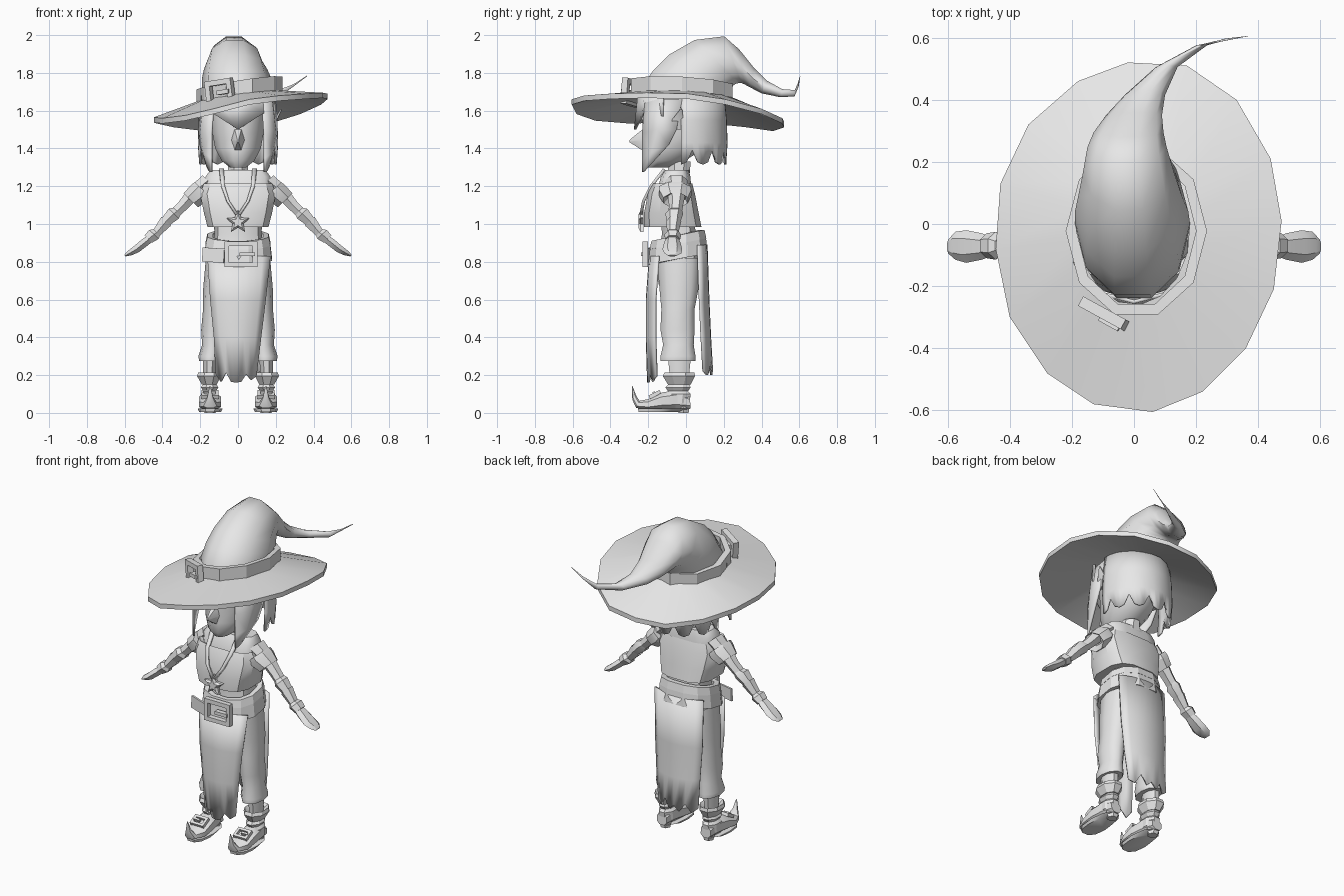
import bpy, bmesh, math
from mathutils import Vector, Matrix

grey = bpy.data.materials.new("plain_grey")
grey.diffuse_color = (0.8, 0.8, 0.8, 1)


def finish(name, bm, mirror=False, thick=0, smooth=40):
    bmesh.ops.recalc_face_normals(bm, faces=bm.faces)
    me = bpy.data.meshes.new(name)
    bm.to_mesh(me)
    bm.free()
    me.materials.append(grey)
    ob = bpy.data.objects.new(name, me)
    bpy.context.collection.objects.link(ob)
    bpy.context.view_layer.objects.active = ob
    ob.select_set(True)
    bpy.ops.object.shade_smooth_by_angle(angle=math.radians(smooth))
    ob.select_set(False)
    if thick:
        m = ob.modifiers.new("thickness", 'SOLIDIFY')
        m.thickness, m.offset = thick, 0
    if mirror:
        ob.modifiers.new("mirror", 'MIRROR').use_mirror_merge = False
    return ob


def ring(a, b, f, k, n=10, p=1.0, slope=0, swap=False):
    """Ellipse spanning a..b sideways and between the profile points f and k."""
    out = []
    for i in range(n):
        t = 2 * math.pi * (i + 0.5) / n
        c, s = math.cos(t), math.sin(t)
        c, s = (math.copysign(abs(v) ** p, v) for v in (c, s))
        u = (a + b) / 2 + (b - a) / 2 * s
        v = [(f[j] + k[j]) / 2 + (f[j] - k[j]) / 2 * c for j in (0, 1)]
        out.append(Vector((v[0], u, v[1])) if swap else Vector((u, v[0], v[1] + slope * u)))
    return out


def loft(name, rings, caps=True, loop=False, **kw):
    bm = bmesh.new()
    vs = [[bm.verts.new(q) for q in r] for r in rings]
    n = len(vs[0])
    pairs = list(zip(vs, vs[1:])) + ([(vs[-1], vs[0])] if loop else [])
    for r, q in pairs:
        for i in range(n):
            bm.faces.new((r[i], r[(i + 1) % n], q[(i + 1) % n], q[i]))
    if caps and not loop:
        bm.faces.new(vs[0])
        bm.faces.new(vs[-1])
    return finish(name, bm, **kw)


def stack(name, rows, n=10, p=1.0, slope=0, **kw):
    """Rows of (z, x0, x1, y_front, y_back)."""
    return loft(name, [ring(x0, x1, (f, z), (k, z), n, p, slope) for z, x0, x1, f, k in rows], **kw)


def sheet(name, rows, **kw):
    bm = bmesh.new()
    vs = [[bm.verts.new(q) for q in r] for r in rows]
    for r, q in zip(vs, vs[1:]):
        for i in range(len(r) - 1):
            bm.faces.new((r[i], r[i + 1], q[i + 1], q[i]))
    return finish(name, bm, **kw)


def boxes(name, mat, items, **kw):
    """Boxes given by centre and size in a local frame."""
    bm = bmesh.new()
    for c, s in items:
        bmesh.ops.create_cube(bm, size=1, matrix=mat @ Matrix.Translation(c) @ Matrix.Diagonal((*s, 1)))
    return finish(name, bm, **kw)


def buckle(name, mat, w, h, b, t, **kw):
    boxes(name, mat, [((0, 0, h / 2), (w, t, b)), ((0, 0, -h / 2), (w, t, b)),
                      ((w / 2, 0, 0), (b, t, h + b)), ((-w / 2, 0, 0), (b, t, h + b)),
                      ((w * .22, -t * .3, 0), (w * .55, t, b * .8))], **kw)


# Hat brim: wavy tilted rim joined to the crown opening
rim = [(.06, -.605, 1.66), (.22, -.54, 1.68), (.36, -.4, 1.69), (.45, -.21, 1.695), (.475, .01, 1.69),
       (.44, .21, 1.66), (.33, .4, 1.61), (.17, .51, 1.56), (-.02, .52, 1.54), (-.18, .46, 1.52),
       (-.34, .32, 1.54), (-.43, .13, 1.56), (-.445, -.08, 1.565), (-.4, -.3, 1.56),
       (-.28, -.48, 1.575), (-.13, -.58, 1.61)]
outer = [Vector(q) for q in rim]
inner = []
for q in outer:
    t = math.atan2(q.y + .04, q.x * 1.2)
    x, y = .18 * math.cos(t), -.02 + .24 * math.sin(t)
    inner.append(Vector((x, y, 1.685 + .13 * x - .03 * y)))
low = Vector((0, 0, -.028))
loft("hat_brim", [inner, outer, [q * 1 + low for q in outer], [q + low for q in inner]], loop=True)

# Hat crown bending back into a curled tail
crown = [(-.18, .18, -.25, 1.68, .23, 1.66), (-.19, .18, -.24, 1.74, .245, 1.70), (-.19, .175, -.18, 1.82, .26, 1.73),
         (-.18, .155, -.1, 1.9, .275, 1.74), (-.165, .13, .04, 1.98, .285, 1.74), (-.15, .105, .2, 2.0, .295, 1.74),
         (-.13, .095, .28, 1.93, .31, 1.735), (-.09, .09, .36, 1.83, .34, 1.72), (-.03, .1, .43, 1.76, .40, 1.69),
         (.07, .14, .51, 1.715, .50, 1.67), (.2, .235, .575, 1.71, .575, 1.675), (.29, .30, .59, 1.74, .597, 1.73),
         (.362, .367, .604, 1.785, .605, 1.782)]
loft("hat_crown", [ring(a, b, (f, fz), (k, kz)) for a, b, f, fz, k, kz in crown], smooth=60)

# Hat band and buckle
band = [(.0, .0), (.075, 0), (.075, .035), (0, .03)]
loft("hat_band", [ring(-.22 + d, .235 - d, (-.305 + d, 1.685 + h), (.26 - d, 1.655 + h), 10, 1, .15)
                  for h, d in band], loop=True, smooth=20)
buckle("hat_buckle", Matrix.Translation((-.095, -.29, 1.695)) @ Matrix.Rotation(-.5, 4, 'Z')
       @ Matrix.Rotation(-.14, 4, 'Y'), .13, .11, .028, .035)

# Head, nose and neck
stack("head", [(1.30, -.045, .045, -.21, -.08), (1.335, -.09, .09, -.235, .0), (1.40, -.125, .125, -.24, .1),
               (1.48, -.14, .14, -.235, .15), (1.58, -.15, .15, -.24, .17), (1.69, -.15, .15, -.21, .17)], n=12)
loft("nose", [ring(-.035, .035, (-.23, 1.51), (-.23, 1.38), 6), ring(-.006, .006, (-.3, 1.445), (-.3, 1.433), 6)])
stack("neck", [(1.22, -.06, .06, -.1, .02), (1.33, -.055, .055, -.1, .03)], n=8)

# Hair: bob with notched ends, fringe and pointed side locks
rows = [[], [], [], []]
for i in range(25):
    t = math.radians(-8 + i * 196 / 24)
    end = 1.315 + (.075 if i % 4 == 2 else .012 * (i % 2))
    for r, (z, w) in zip(rows, [(1.69, .19), (1.55, .203), (1.43, .207), (end, .2)]):
        r.append((w * math.cos(t), w * math.sin(t) * 1.02 + .003, z))
sheet("hair_bob", rows, thick=.012, smooth=30)
sheet("fringe", [[(-.19, -.12, 1.68), (-.12, -.22, 1.68), (0, -.25, 1.68), (.12, -.22, 1.68), (.19, -.12, 1.68)],
                 [(-.195, -.12, 1.57), (-.13, -.225, 1.585), (0, -.27, 1.5), (.13, -.225, 1.585), (.195, -.12, 1.57)]],
      thick=.012)
sheet("side_lock", [[(.13, -.215, 1.64), (.175, -.15, 1.66), (.195, -.02, 1.66)],
                    [(.14, -.23, 1.48), (.195, -.15, 1.5), (.205, -.05, 1.5)],
                    [(.14, -.23, 1.35), (.18, -.18, 1.38), (.2, -.09, 1.42)],
                    [(.14, -.23, 1.275), (.15, -.22, 1.28), (.16, -.2, 1.3)]], mirror=True, thick=.012)
loft("ear", [ring(.17, .2, (-.075, 1.5), (-.02, 1.5), 6), ring(.19, .21, (-.08, 1.55), (-.01, 1.56), 6),
             ring(.225, .235, (-.03, 1.61), (-.02, 1.61), 6)], mirror=True)

# Torso, cropped top and shoulder straps
stack("torso", [(.84, -.14, .14, -.15, .07), (.95, -.125, .125, -.13, .055), (1.1, -.13, .13, -.15, .04),
                (1.2, -.15, .15, -.14, .03), (1.285, -.08, .08, -.1, .02)], p=.8)
stack("cropped_top", [(.985, -.165, .165, -.225, .085), (1.06, -.185, .185, -.225, .07), (1.16, -.205, .205, -.205, .05),
                      (1.215, -.185, .185, -.18, .035), (1.195, -.15, .15, -.15, .02)], p=.65, n=12, smooth=30)
stack("shoulders", [(1.19, -.175, .175, -.15, .03), (1.25, -.175, .175, -.135, .025), (1.285, -.15, .15, -.11, .015)],
      p=.6, n=12)

# Arms: upper arm, off-shoulder sleeve, wrapped forearm, hand


def arm(name, rows, n=6):
    """Rows of (x, z, half thickness, y0, y1), running down the arm."""
    d = Vector((.72, .69))
    loft(name, [ring(y0, y1, (x + r * d.x, z + r * d.y), (x - r * d.x, z - r * d.y), n, 1, 0, True)
                for x, z, r, y0, y1 in rows], mirror=True, smooth=30)


arm("upper_arm", [(.16, 1.23, .045, -.11, .01), (.23, 1.17, .042, -.1, 0), (.29, 1.1, .034, -.09, -.015),
                  (.35, 1.04, .03, -.095, -.025)])
arm("sleeve", [(.19, 1.185, .058, -.15, .03), (.205, 1.165, .065, -.15, .035), (.25, 1.125, .058, -.125, .015),
               (.235, 1.14, .03, -.1, 0)], 8)
arm("forearm_wrap", [(.32, 1.07, .028, -.09, -.02), (.34, 1.055, .043, -.11, -.015), (.385, 1.01, .032, -.1, -.03),
                     (.38, 1.015, .04, -.105, -.025), (.43, .955, .027, -.1, -.04), (.445, .945, .04, -.115, -.025),
                     (.475, .92, .032, -.11, -.03)])
arm("hand", [(.45, .935, .022, -.1, -.045), (.49, .905, .026, -.115, -.03), (.54, .865, .024, -.125, -.02),
             (.575, .845, .018, -.115, -.025), (.598, .832, .006, -.095, -.05)])

# Necklace cords and star pendant
sheet("necklace", [[(.075, -.115, 1.29), (.1, -.115, 1.29)], [(.07, -.185, 1.2), (.09, -.185, 1.2)],
                   [(.045, -.225, 1.12), (.06, -.225, 1.12)], [(-.003, -.238, 1.05), (.015, -.238, 1.05)]],
      mirror=True, thick=.016)
star = [[(r * math.sin(i * math.pi / 5), y, 1.01 + r * math.cos(i * math.pi / 5))
         for i in range(10) for r in [s * (.065 if i % 2 == 0 else .03)]]
        for y, s in [(-.225, 1), (-.24, 1), (-.252, .6)]]
loft("star_pendant", star, smooth=15)

# Belts, buckle and loose belt tail
for nm, z, h, e in [("lower_belt", .785, .085, 0), ("upper_belt", .865, .045, -.008)]:
    loft(nm, [ring(-.185 - e + d, .185 + e - d, (-.205 - e + d, z + v), (.12 + e - d, z + .06 + v), 12, .85)
              for v, d in [(0, 0), (h, .01), (h, .04), (0, .04)]], loop=True, smooth=20)
buckle("belt_buckle", Matrix.Translation((.015, -.215, .84)), .15, .11, .025, .03)
boxes("belt_tail", Matrix.Translation((-.13, -.2, .835)) @ Matrix.Rotation(-.3, 4, 'Z') @ Matrix.Rotation(.06, 4, 'Y'),
      [((0, 0, 0), (.12, .012, .075))])

# Hips and trouser legs with flared hems
stack("hips", [(.68, -.15, .15, -.15, .07), (.88, -.165, .165, -.17, .09)], p=.8)
stack("trouser_leg", [(.275, .085, .205, -.14, .055), (.30, .075, .21, -.14, .055), (.36, .08, .19, -.125, .045),
                      (.44, .07, .195, -.14, .05), (.55, .05, .185, -.135, .05), (.65, .03, .185, -.145, .07),
                      (.82, .0, .17, -.16, .085)], mirror=True, smooth=50)
stack("lower_leg", [(.14, .12, .185, -.085, .015), (.29, .11, .19, -.1, .03)], n=8, mirror=True)


# Front and back cloth panels with torn lower edges
def panel(name, spec, ends, bow):
    rows = []
    for j, (z, x0, x1, y) in enumerate(spec):
        last = j == len(spec) - 1
        rows.append([(x0 + (x1 - x0) * i / 8, y + bow * ((i - 4) / 4) ** 2, z + (ends[i] if last else 0))
                     for i in range(9)])
    sheet(name, rows, thick=.012, smooth=45)


panel("front_panel", [(.83, -.16, .17, -.19), (.6, -.145, .145, -.207), (.4, -.125, .12, -.207), (.165, -.115, .095, -.2)],
      [.04, .0, .05, .0, -.005, .0, .04, .01, .03], .045)
panel("back_panel", [(.89, -.165, .165, .108), (.6, -.165, .155, .118), (.4, -.155, .14, .127), (.2, -.15, .12, .137)],
      [.03, 0, .05, .0, .03, 0, .06, 0, .02], -.045)

# Boots: folded cuff, ankle wraps, curled-toe shoe, sole, heel and strap buckle
stack("boot_cuff", [(.15, .11, .195, -.1, .03), (.195, .085, .222, -.13, .055), (.215, .09, .215, -.12, .05),
                    (.19, .12, .18, -.09, .02)], n=8, mirror=True, smooth=25)
stack("boot_ankle", [(.05, .1, .2, -.13, .025), (.1, .1, .2, -.12, .03), (.115, .115, .185, -.1, .015),
                     (.135, .1, .2, -.115, .03), (.155, .115, .185, -.095, .02)], n=8, mirror=True, smooth=25)
shoe = [(.115, .185, .02, .09, .025, .02), (.1, .2, -.05, .125, -.05, .015), (.085, .21, -.13, .11, -.13, .015),
        (.085, .21, -.2, .075, -.2, .015), (.11, .185, -.245, .065, -.265, .025),
        (.13, .165, -.262, .09, -.285, .07), (.145, .15, -.283, .142, -.287, .14)]
loft("shoe", [ring(a, b, (f, fz), (k, kz), 8, .8) for a, b, f, fz, k, kz in shoe], mirror=True)
stack("shoe_sole", [(.005, .09, .205, -.255, -.04), (.022, .082, .213, -.26, .02)], n=10, p=.8, mirror=True)
stack("shoe_heel", [(0, .118, .178, -.045, .018), (.04, .11, .188, -.055, .025)], n=6, mirror=True)
buckle("shoe_buckle", Matrix.Translation((.148, -.165, .098)) @ Matrix.Rotation(-1.1, 4, 'X'),
       .075, .05, .016, .02, mirror=True)
